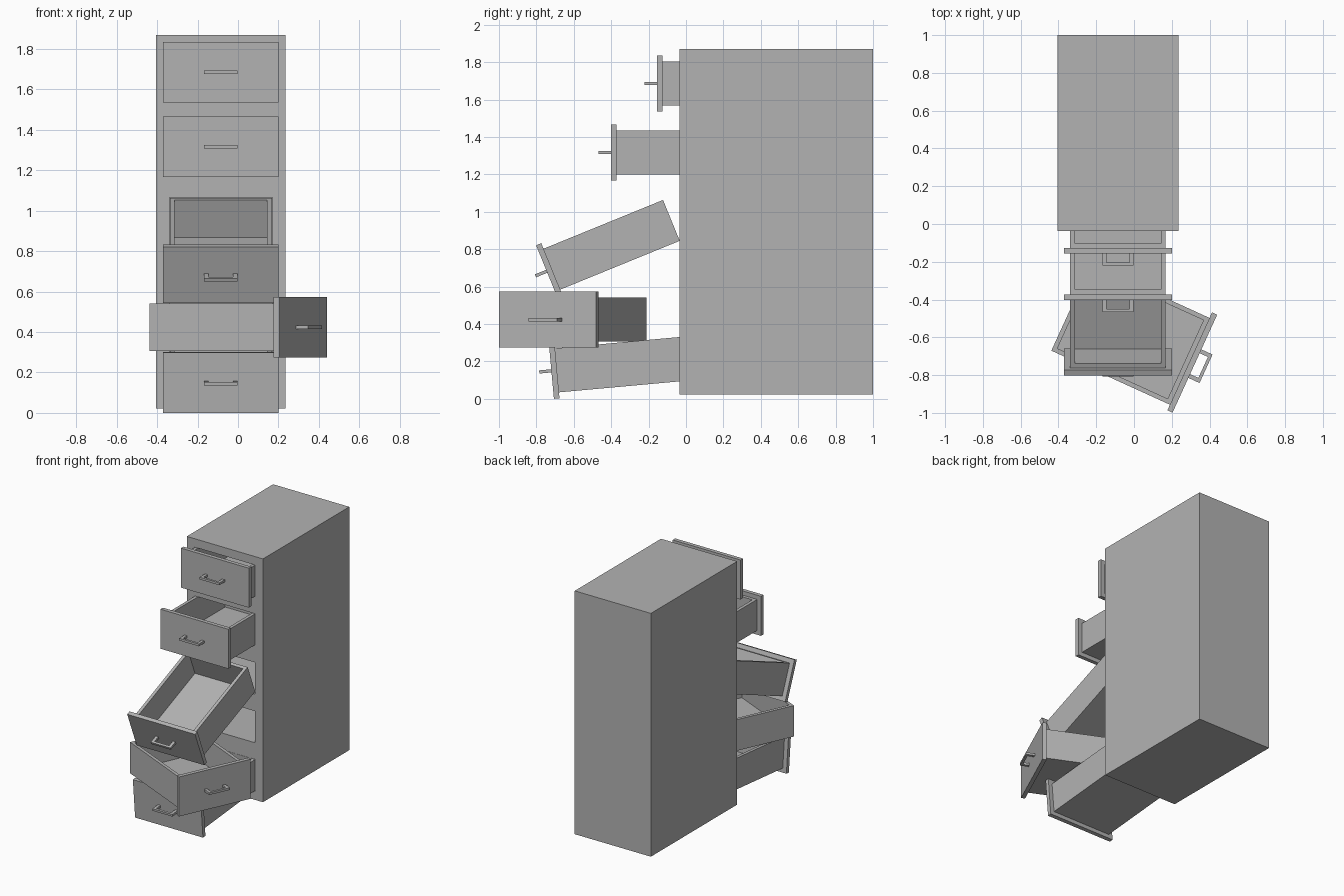
import bpy, bmesh
from math import radians
from mathutils import Matrix, Vector

if "Cube" in bpy.data.objects:
    bpy.data.objects.remove(bpy.data.objects["Cube"])

CX = -0.085                           # cabinet centre line
BOX_W, BOX_H, BOX_L = 0.505, 0.236, 0.69
PANEL_W, PANEL_H, PANEL_T = 0.57, 0.30, 0.03
WALL = 0.034

grey = bpy.data.materials.new("dark_grey_paint")
grey.diffuse_color = (0.45, 0.45, 0.45, 1)
grey.use_nodes = True
grey.node_tree.nodes["Principled BSDF"].inputs["Base Color"].default_value = grey.diffuse_color


def finish(bm, name, matrix=None):
    bmesh.ops.recalc_face_normals(bm, faces=bm.faces[:])
    mesh = bpy.data.meshes.new(name)
    bm.to_mesh(mesh)
    bm.free()
    mesh.materials.append(grey)
    obj = bpy.data.objects.new(name, mesh)
    bpy.context.collection.objects.link(obj)
    if matrix is not None:
        obj.matrix_world = matrix
    return obj


def block(lo, hi):
    lo, hi = Vector(lo), Vector(hi)
    bm = bmesh.new()
    bmesh.ops.create_cube(bm, size=1, matrix=Matrix.Translation((lo + hi) / 2)
                          @ Matrix.Diagonal((*(hi - lo), 1)))
    return bm


def push(bm, faces, offset):
    """Extrude each face separately by an offset."""
    new = bmesh.ops.extrude_discrete_faces(bm, faces=faces)["faces"]
    bmesh.ops.translate(bm, vec=offset, verts=list({v for f in new for v in f.verts}))


# Cabinet body with five drawer compartments
slots = [0.206 + 0.37 * i for i in range(5)]
half_w, half_h = BOX_W / 2 + 0.002, BOX_H / 2 + 0.002
bm = block((-0.405, -0.036, 0.022), (0.235, 1.0, 1.87))
cuts = [((CX + s * half_w, 0, 0), (1, 0, 0)) for s in (-1, 1)]
cuts += [((0, 0, z + s * half_h), (0, 0, 1)) for z in slots for s in (-1, 1)]
for co, no in cuts:
    bmesh.ops.bisect_plane(bm, geom=bm.verts[:] + bm.edges[:] + bm.faces[:],
                           plane_co=co, plane_no=no)
bm.normal_update()
openings = []
for f in bm.faces:
    c = f.calc_center_median()
    if f.normal.y < -0.9 and abs(c.x - CX) < 0.1 and any(abs(c.z - z) < 0.05 for z in slots):
        openings.append(f)
push(bm, openings, (0, BOX_L + 0.02, 0))
bmesh.ops.dissolve_limit(bm, angle_limit=0.01, verts=bm.verts[:], edges=bm.edges[:])
finish(bm, "cabinet_body")


def drawer(label, location, tilt=0, turn=0):
    """Local origin: centre of the back of the front panel; the box runs along +y."""
    m = (Matrix.Translation(location) @ Matrix.Rotation(radians(turn), 4, 'Z')
         @ Matrix.Rotation(radians(tilt), 4, 'X'))
    # Open box
    bm = block((-BOX_W / 2, 0, -BOX_H / 2), (BOX_W / 2, BOX_L, BOX_H / 2))
    bm.normal_update()
    top = [f for f in bm.faces if f.normal.z > 0.9]
    bmesh.ops.inset_region(bm, faces=top, thickness=WALL)
    push(bm, top, (0, 0, WALL - BOX_H))
    finish(bm, label + "_drawer_box", m)
    # Front panel
    finish(block((-PANEL_W / 2, -PANEL_T, -PANEL_H / 2), (PANEL_W / 2, 0, PANEL_H / 2)),
           label + "_drawer_front", m)
    # U-shaped handle
    y0, y1, y2 = -PANEL_T, -0.078, -0.095
    a, b, t = 0.083, 0.061, 0.0085
    outline = [(-a, y0), (-a, y2), (a, y2), (a, y0), (b, y0), (b, y1), (-b, y1), (-b, y0)]
    bm = bmesh.new()
    face = bm.faces.new([bm.verts.new((x, y, -t)) for x, y in outline])
    new = bmesh.ops.extrude_face_region(bm, geom=[face], use_keep_orig=True)["geom"]
    bmesh.ops.translate(bm, vec=(0, 0, 2 * t),
                        verts=[v for v in new if isinstance(v, bmesh.types.BMVert)])
    finish(bm, label + "_drawer_handle", m)


# Drawers, from top to bottom: two slid out, three fallen out
drawer("top", (CX, -0.126, slots[4]))
drawer("second", (CX, -0.372, slots[3]))
drawer("third", (CX, -0.717, 0.693), tilt=22.2)
drawer("fourth", (0.295, -0.727, 0.423), turn=65.5)
drawer("bottom", (CX, -0.690, 0.152), tilt=5.2)
